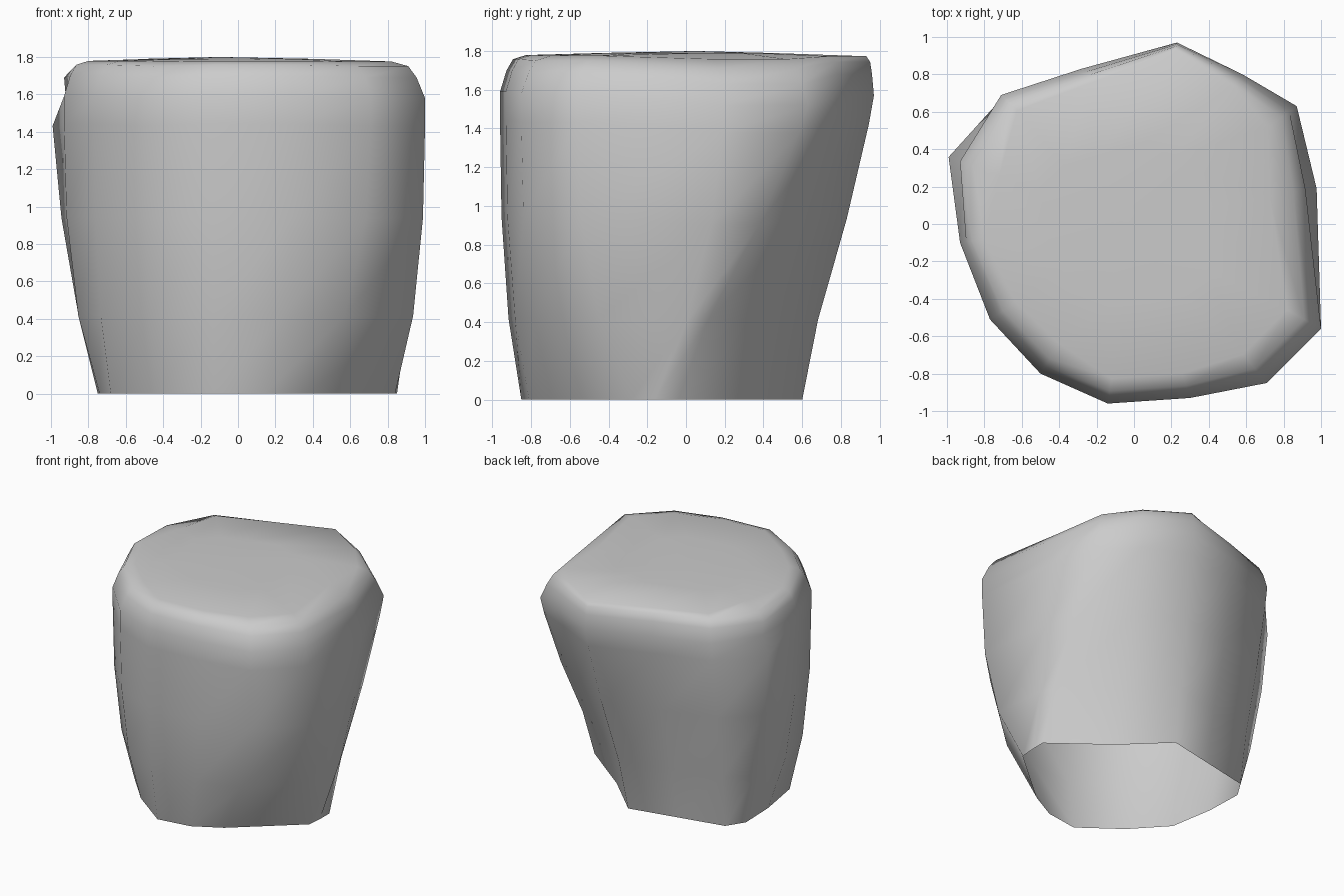
import bpy, bmesh

if "Cube" in bpy.data.objects:
    bpy.data.objects.remove(bpy.data.objects["Cube"])

# Each column: base x, y -> widest x, y near the top, back lean (0..1), rim scale, rim drop
COLUMNS = [
    (.84, -.28, 1.00, -.56, 0, .91, .02), (.85, -.16, .98, .20, .4, .87, .08),
    (.85, -.04, .87, .63, 1, .91, .08), (.42, .29, .58, .80, 1, .96, .03),
    (.10, .60, .23, .97, 1, .98, .03), (-.28, .52, -.28, .83, 1, .95, .01),
    (-.66, .44, -.71, .69, 1, .94, .01), (-.75, .30, -1.0, .36, .5, .86, .02),
    (-.74, 0, -.93, -.10, 0, .93, .01), (-.68, -.36, -.77, -.51, 0, .91, .01),
    (-.44, -.62, -.50, -.80, 0, .90, .02), (-.13, -.85, -.14, -.96, 0, .93, .01),
    (.14, -.81, .30, -.93, 0, .93, .01), (.36, -.69, .71, -.85, 0, .91, .02),
]
# Height, how far the front and the back have flared out
LEVELS = [(0.0, 0, 0), (.42, .6, .22), (.95, .93, .62), (1.45, 1, .93), (1.60, 1, 1)]


def ring(bm, points):
    return [bm.verts.new(p) for p in points]


def bridge(bm, a, b):
    n = len(a)
    for i in range(n):
        bm.faces.new((a[i], a[(i + 1) % n], b[(i + 1) % n], b[i]))


bm = bmesh.new()
rings = []

# Flared side walls, open at the base
for z, front, back in LEVELS:
    pts = []
    for x0, y0, x1, y1, lean, rim, drop in COLUMNS:
        t = front + (back - front) * lean
        k = 1.07 * rim if z > 1.5 and rim < .88 else 1
        pts.append(((x0 + (x1 - x0) * t) * k, (y0 + (y1 - y0) * t) * k,
                    z - drop * z / 1.6))
    rings.append(ring(bm, pts))

# Rounded rim and nearly flat top
for z, inset, sink in ((1.71, .5, 1), (1.765, 1, .7), (1.782, 2.0, .3)):
    rings.append(ring(bm, [(c[2] * (1 - (1 - c[5]) * inset),
                            c[3] * (1 - (1 - c[5]) * inset),
                            z - c[6] * sink) for c in COLUMNS]))
rings.append(ring(bm, [(c[2] * .45 - .05, c[3] * .45, 1.79) for c in COLUMNS]))
for a, b in zip(rings, rings[1:]):
    bridge(bm, a, b)
peak = bm.verts.new((-.1, .05, 1.80))
top = rings[-1]
for i in range(len(top)):
    bm.faces.new((top[i], top[(i + 1) % len(top)], peak))

bmesh.ops.recalc_face_normals(bm, faces=bm.faces[:])
for f in bm.faces:
    f.smooth = True
mesh = bpy.data.meshes.new("rock")
bm.to_mesh(mesh)
bm.free()
rock = bpy.data.objects.new("rock", mesh)
bpy.context.collection.objects.link(rock)
